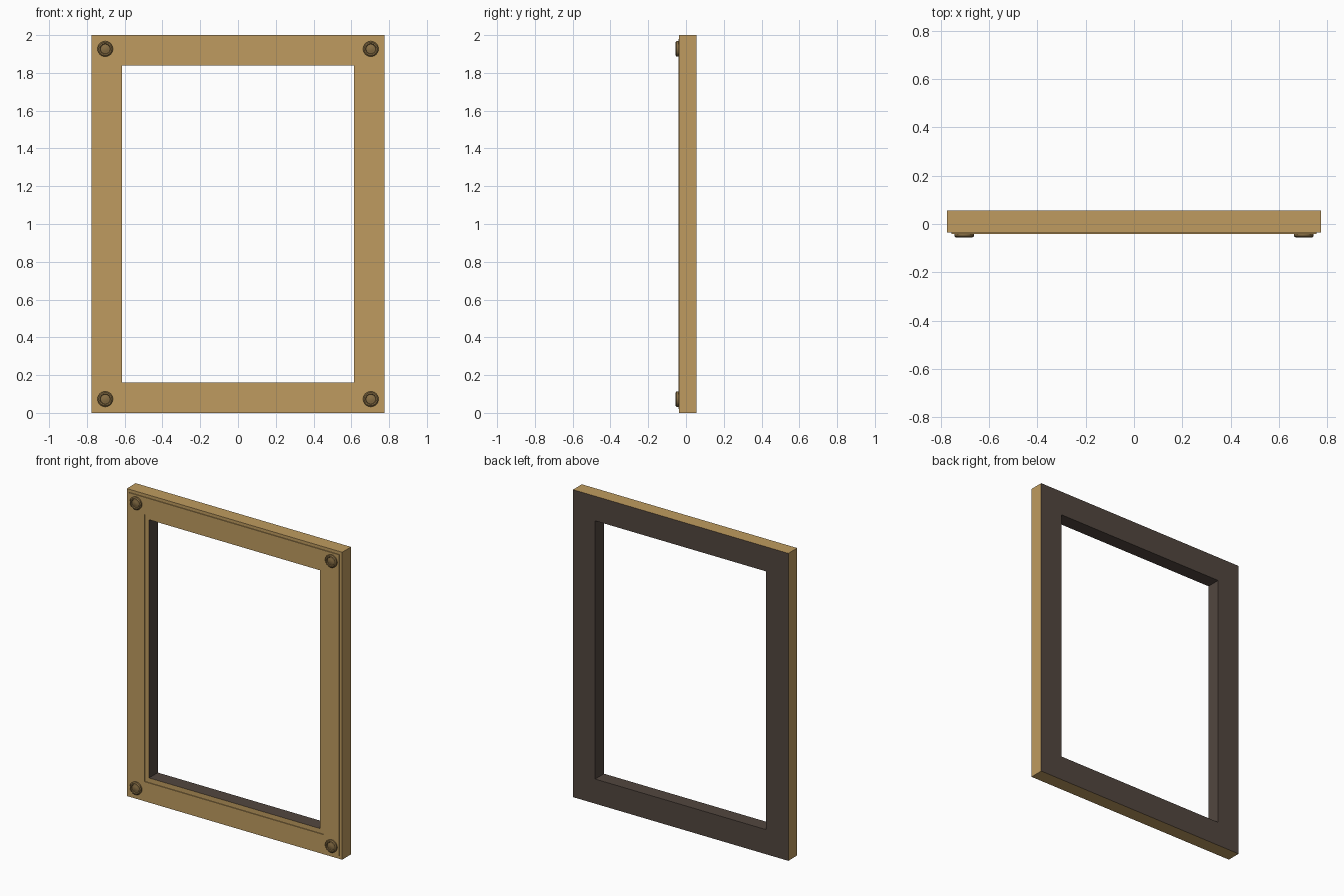
import bpy, bmesh, math
from mathutils import Matrix, Vector

cube = bpy.data.objects.get("Cube")
if cube:
    bpy.data.objects.remove(cube, do_unlink=True)


def material(name, color):
    m = bpy.data.materials.new(name)
    m.use_nodes = True
    m.diffuse_color = color
    m.node_tree.nodes["Principled BSDF"].inputs["Base Color"].default_value = color
    return m


gold = material("antique gold", (0.52, 0.33, 0.115, 1))
bronze = material("dark bronze", (0.25, 0.16, 0.06, 1))
brown = material("dark brown", (0.085, 0.062, 0.05, 1))

HALF_W, HALF_H = 0.775, 1.0
BACK, BASE, PANEL, STUD = 0.055, -0.036, -0.041, -0.055


def finish(name, bm, materials):
    mesh = bpy.data.meshes.new(name)
    bmesh.ops.recalc_face_normals(bm, faces=bm.faces)
    bm.to_mesh(mesh)
    bm.free()
    for m in materials:
        mesh.materials.append(m)
    ob = bpy.data.objects.new(name, mesh)
    bpy.context.collection.objects.link(ob)
    return ob


def ring(name, profile, materials, dark_rule=None):
    """Sweep a closed (inset, y) profile round the mitred rectangle."""
    bm = bmesh.new()
    corners = [(-1, -1), (1, -1), (1, 1), (-1, 1)]
    loops = [[bm.verts.new((sx * (HALF_W - d), y, HALF_H + sz * (HALF_H - d)))
              for d, y in profile] for sx, sz in corners]
    n = len(profile)
    for i in range(4):
        a, b = loops[i], loops[(i + 1) % 4]
        for j in range(n):
            k = (j + 1) % n
            f = bm.faces.new((a[j], a[k], b[k], b[j]))
            if dark_rule and dark_rule(profile[j], profile[k]):
                f.material_index = 1
    return finish(name, bm, materials)


# Frame body: gold front and outer edge, brown back and inner edge
ring("frame_body", [(0, BACK), (0, BASE), (0.16, BASE), (0.16, BACK)],
     [gold, brown], lambda p, q: p[0] == 0.16 or q[0] == 0.16 and p[1] == BACK)

# Raised face moulding with a stepped border on both sides
ring("face_moulding", [(0.02, BASE + 0.002), (0.02, PANEL), (0.13, PANEL), (0.13, BASE + 0.002)],
     [gold])


# Corner studs: a chamfered rim around a sunken centre with a low button
def stud(name, x, z):
    profile = [(0.041, BASE), (0.041, -0.050), (0.035, STUD), (0.028, STUD),
               (0.025, -0.050), (0.020, -0.050), (0.014, -0.053)]
    bm = bmesh.new()
    steps = 24
    rows = [[bm.verts.new((x + r * math.cos(math.tau * i / steps), y,
                           z + r * math.sin(math.tau * i / steps)))
             for i in range(steps)] for r, y in profile]
    for a, b in zip(rows, rows[1:]):
        for i in range(steps):
            k = (i + 1) % steps
            bm.faces.new((a[i], a[k], b[k], b[i]))
    bm.faces.new(rows[0])
    bm.faces.new(rows[-1])
    ob = finish(name, bm, [bronze])
    bpy.ops.object.select_all(action="DESELECT")
    ob.select_set(True)
    bpy.context.view_layer.objects.active = ob
    bpy.ops.object.shade_smooth_by_angle(angle=math.radians(30))


for side, sx in (("right", -1), ("left", 1)):
    for level, sz in (("bottom", -1), ("top", 1)):
        stud(f"{level}_{side}_stud", sx * 0.703, HALF_H + sz * 0.927)
